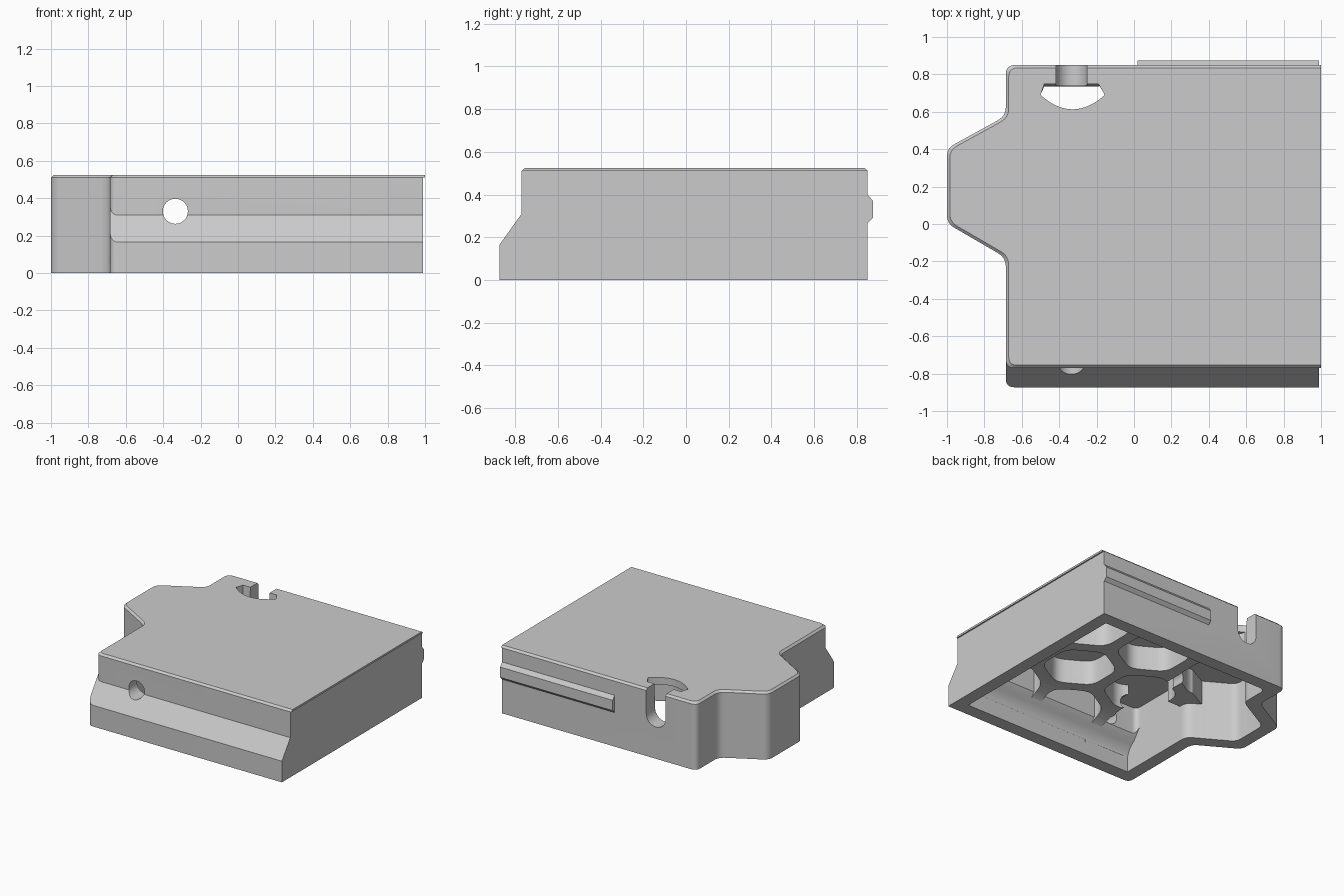
import bpy, bmesh, math
from mathutils import Vector

if "Cube" in bpy.data.objects:
    bpy.data.objects.remove(bpy.data.objects["Cube"])

grey = bpy.data.materials.new("plain grey")
grey.use_nodes = True
grey.diffuse_color = (0.6, 0.6, 0.6, 1)
grey.node_tree.nodes["Principled BSDF"].inputs["Base Color"].default_value = (0.6, 0.6, 0.6, 1)

HEIGHT, LIP, ROOF, RIB = 0.525, 0.51, 0.47, 0.28
WALL, RIGHT = 0.1, 0.99
BORE_X, BORE_Z = -0.335, 0.33


def rounded(points, steps=6):
    """Round each corner (x, y, cut length) of an outline."""
    result = []
    for i, (x, y, cut) in enumerate(points):
        here = Vector((x, y))
        if not cut:
            result.append(here)
            continue
        before = Vector(points[i - 1][:2]) - here
        after = Vector(points[(i + 1) % len(points)][:2]) - here
        a, b = here + before.normalized() * cut, here + after.normalized() * cut
        for k in range(steps + 1):
            t = k / steps
            result.append(a * (1 - t) ** 2 + here * 2 * t * (1 - t) + b * t ** 2)
    return result


def inset(points, distance):
    """Move every side of a counter-clockwise outline inward."""
    result = []
    for i, (x, y, cut) in enumerate(points):
        here = Vector((x, y))
        d1 = (here - Vector(points[i - 1][:2])).normalized()
        d2 = (Vector(points[(i + 1) % len(points)][:2]) - here).normalized()
        n1, n2 = Vector((-d1.y, d1.x)), Vector((-d2.y, d2.x))
        p = here + (n1 + n2) * distance / (1 + n1.dot(n2))
        result.append((p.x, p.y, cut))
    return result


def add_prism(bm, points, low, high, axis="z", top=None):
    place = {"x": lambda u, v, w: (w, u, v),
             "y": lambda u, v, w: (u, w, v),
             "z": lambda u, v, w: (u, v, w)}[axis]
    bottom = [bm.verts.new(place(p[0], p[1], low)) for p in points]
    upper = [bm.verts.new(place(p[0], p[1], high)) for p in (top or points)]
    bm.faces.new(bottom)
    bm.faces.new(upper)
    for i in range(len(bottom)):
        bm.faces.new((bottom[i - 1], bottom[i], upper[i], upper[i - 1]))


def finish(bm, name):
    bmesh.ops.recalc_face_normals(bm, faces=bm.faces[:])
    mesh = bpy.data.meshes.new(name)
    bm.to_mesh(mesh)
    bm.free()
    mesh.materials.append(grey)
    obj = bpy.data.objects.new(name, mesh)
    bpy.context.collection.objects.link(obj)
    return obj


def prism(name, points, low, high, axis="z", top=None):
    bm = bmesh.new()
    add_prism(bm, points, low, high, axis, top)
    return finish(bm, name)


def combine(target, tool, operation):
    """Apply a boolean and discard the tool."""
    mod = target.modifiers.new("cut", "BOOLEAN")
    mod.operation, mod.object, mod.solver = operation, tool, "EXACT"
    graph = bpy.context.evaluated_depsgraph_get()
    mesh = bpy.data.meshes.new_from_object(target.evaluated_get(graph))
    target.modifiers.clear()
    target.data = mesh
    bpy.data.objects.remove(tool)


def skirt(name, left, right, front, low, high, knee):
    """Front foot with a rounded left corner and a top sloping up from the knee."""
    back = front + 0.2
    foot = prism(name, rounded([(left, front, 0.045), (right, front, 0),
                                (right, back, 0), (left, back, 0)]), low, high)
    slope = [(front - 0.1, knee - 0.14), (front + 0.5, knee + 0.7), (front - 0.1, knee + 0.7)]
    combine(foot, prism("slope_cutter", slope, left - 0.1, right + 0.1, "x"), "DIFFERENCE")
    return foot


def outline(right, front=-0.77):
    return [(-0.685, front, 0.045), (right, front, 0), (right, 0.85, 0),
            (-0.685, 0.85, 0.05), (-0.685, 0.578, 0.05), (-1, 0.405, 0.045),
            (-1, 0.003, 0.045), (-0.685, -0.18, 0.05)]


# Outer block with its front skirt and chamfered, overhanging top plate
body = prism("body", rounded(outline(RIGHT)), 0, LIP)
combine(body, skirt("skirt", -0.685, RIGHT, -0.873, 0, 0.37, 0.165), "UNION")
plate = prism("plate", rounded(outline(1.0)), LIP, HEIGHT,
              top=rounded(inset(outline(1.015), 0.015)))
combine(body, plate, "UNION")

# Rail along the back
rail = [(0.83, 0.265), (0.85, 0.265), (0.875, 0.29), (0.875, 0.37), (0.85, 0.4), (0.83, 0.4)]
combine(body, prism("rail", rail, 0.02, RIGHT, "x"), "UNION")

# Hollow underside, curving in from the front rim to the ribs
hollow = prism("hollow", rounded(inset(outline(RIGHT, -0.6), WALL)), -0.05, RIB)
cove = [(-0.4, -0.05), (-0.77, -0.05)]
for k in range(9):
    angle = math.radians(11.25 * k)
    cove.append((-0.5 - 0.27 * math.cos(angle), 0.1 + (RIB - 0.1) * math.sin(angle)))
cove.append((-0.4, RIB))
combine(hollow, prism("cove", cove, -0.585, RIGHT - WALL, "x"), "UNION")
combine(body, hollow, "DIFFERENCE")

# Honeycomb pockets that leave ribs beneath the roof
PITCH, RADIUS = 0.56, 0.27
bm = bmesh.new()
for row in range(-1, 3):
    for col in range(-2, 3):
        cx = 0.32 + PITCH * (col + 0.5 * (row % 2))
        cy = -0.22 + PITCH * 0.866 * row
        if cx < -0.6:
            continue
        corners = []
        for k in range(6):
            angle = math.radians(30 + 60 * k)
            corners.append((cx + RADIUS * math.cos(angle), cy + RADIUS * math.sin(angle), 0.07))
        add_prism(bm, rounded(corners, 4), 0.02, ROOF)
pockets = finish(bm, "pockets")

# Wider pockets beside the left-hand wall and inside the nose
side = [(-0.7, -0.85), (-0.32, -0.85), (-0.32, -0.19), (-0.7, -0.19)]
nose = [(-1, -0.1), (-0.75, -0.1), (-0.52, 0.02), (-0.52, 0.8), (-1, 0.8)]
for name, points in (("side_pocket", side), ("nose_pocket", nose)):
    combine(pockets, prism(name, points, 0.02, ROOF), "UNION")
limit = prism("pocket_limit", rounded(inset(outline(RIGHT), WALL)), 0.01, 0.6)
combine(limit, skirt("skirt_limit", -0.585, RIGHT - WALL, -0.77, 0.01, 0.3, 0.12), "UNION")
combine(pockets, limit, "INTERSECT")
combine(body, pockets, "DIFFERENCE")

# Thickened wall around the slot
boss = [(BORE_X - 0.15, 0.735), (BORE_X + 0.15, 0.735), (BORE_X + 0.15, 0.8), (BORE_X - 0.15, 0.8)]
combine(body, prism("slot_boss", boss, 0.2, 0.5), "UNION")

# Bore through the front wall and ribs
circle = [(BORE_X + 0.067 * math.cos(k * math.pi / 16),
           BORE_Z + 0.067 * math.sin(k * math.pi / 16)) for k in range(32)]
combine(body, prism("bore", circle, -1, 0.8, "y"), "DIFFERENCE")

# U-shaped slot in the back wall
half = 0.083
slot = [(BORE_X + half * math.cos(math.pi + k * math.pi / 16),
         BORE_Z + half * math.sin(math.pi + k * math.pi / 16)) for k in range(17)]
slot += [(BORE_X + half, 0.7), (BORE_X - half, 0.7)]
combine(body, prism("slot", slot, 0.7, 1, "y"), "DIFFERENCE")


# Curved opening in front of the slot
def opening(edge):
    points = [(BORE_X + 0.145, edge), (BORE_X - 0.145, edge)]
    for k in range(17):
        t = -1 + k / 8
        points.append((BORE_X + 0.007 + 0.172 * t, 0.613 + 0.077 * t * t))
    return points


combine(body, prism("opening", opening(0.735), 0.2, 0.55, top=opening(0.75)), "DIFFERENCE")

bpy.ops.object.select_all(action="DESELECT")
body.select_set(True)
bpy.context.view_layer.objects.active = body
bpy.ops.object.shade_smooth_by_angle(angle=math.radians(30))
